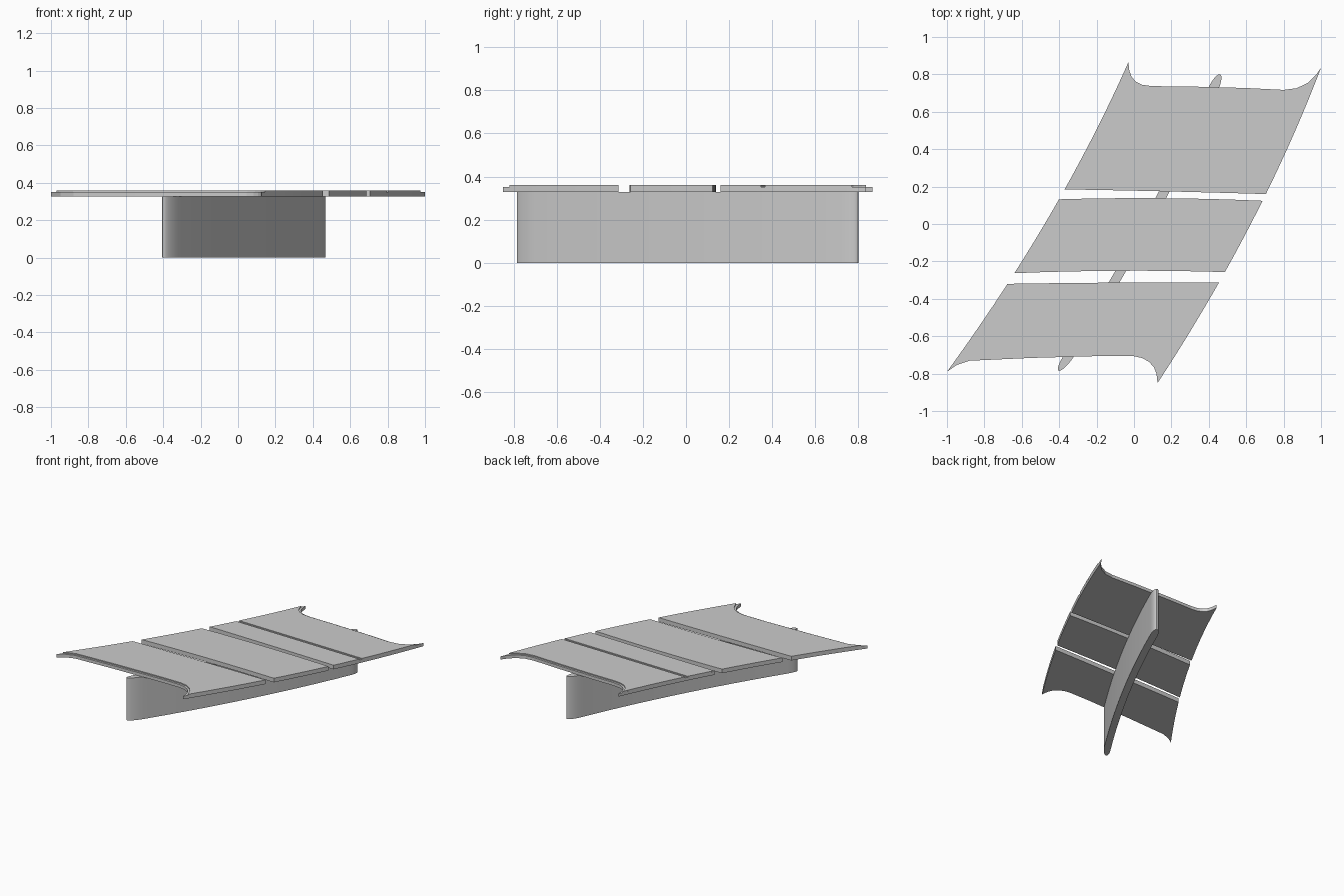
import bpy, bmesh, math

if "Cube" in bpy.data.objects:
    bpy.data.objects.remove(bpy.data.objects["Cube"])

Z_BASE, Z_LIP, Z_TOP = 0.328, 0.352, 0.36


def left_x(y):
    return -0.03 + 0.5015 * (y - 0.865) - 0.0866 * (y - 0.865) * (y - 0.187)


def right_x(y):
    return 1.0 + 0.437 * (y - 0.835) - 0.0809 * (y - 0.835) * (y - 0.16)


def blade_x(y):
    return -0.39 + 0.5866 * (y + 0.77) - 0.0715 * (y + 0.77) * (y - 0.142)


def prism(bm, outline, z0, z1):
    """Extrude a closed plan outline between two heights."""
    bottom = bm.faces.new([bm.verts.new((x, y, z0)) for x, y in outline])
    top = bmesh.ops.extrude_face_region(bm, geom=[bottom], use_keep_orig=True)
    for v in top["geom"]:
        if isinstance(v, bmesh.types.BMVert):
            v.co.z = z1
    bmesh.ops.recalc_face_normals(bm, faces=bm.faces)


def finish(name, bm):
    mesh = bpy.data.meshes.new(name)
    bm.to_mesh(mesh)
    bm.free()
    obj = bpy.data.objects.new(name, mesh)
    bpy.context.collection.objects.link(obj)
    return obj


def cross(y_left, y_right, bow=0.0):
    """Edge running across the deck from left side to right side."""
    xl, xr = left_x(y_left), right_x(y_right)
    pts = []
    for i in range(9):
        t = i / 8
        pts.append((xl + (xr - xl) * t,
                    y_left + (y_right - y_left) * t + bow * 4 * t * (1 - t)))
    return pts


def outline(front, rear, n=8):
    """Close front and rear edges with the curved deck sides."""
    def side(fn, y0, y1):
        ys = [y0 + (y1 - y0) * i / n for i in range(1, n)]
        return [(fn(y), y) for y in ys]
    return (front + side(right_x, front[-1][1], rear[-1][1]) + rear[::-1]
            + side(left_x, rear[0][1], front[0][1]))


def inset(edge, d, y_left, y_right):
    """Offset an end edge inward and re-seat its ends on the deck sides."""
    pts = [(left_x(y_left), y_left)]
    for a, p, b in zip(edge, edge[1:], edge[2:]):
        tx, ty = b[0] - a[0], b[1] - a[1]
        length = math.hypot(tx, ty)
        x, y = p[0] - ty / length * d, p[1] + tx / length * d
        if left_x(y) + 0.003 < x < right_x(y) - 0.003:
            pts.append((x, y))
    return pts + [(right_x(y_right), y_right)]


# Scooped end edges of the deck
rear_end = [(-0.03, 0.865), (-0.025, 0.82), (-0.012, 0.785), (0.012, 0.76), (0.045, 0.744),
            (0.095, 0.737), (0.3, 0.735), (0.6, 0.727), (0.8, 0.717), (0.87, 0.726),
            (0.93, 0.755), (0.975, 0.8), (1.0, 0.835)]
front_end = [(-1.0, -0.79), (-0.95, -0.755), (-0.88, -0.731), (-0.55, -0.716), (-0.185, -0.706),
             (0.0, -0.707), (0.045, -0.717), (0.082, -0.738), (0.107, -0.767),
             (0.12, -0.8), (0.126, -0.85)]

# Rear panel: lower slab with two raised layers split by a shallow groove
rear_front = cross(0.185, 0.16, 0.002)
bm = bmesh.new()
prism(bm, outline(rear_front, rear_end), Z_BASE, Z_LIP)
prism(bm, outline(rear_front, cross(0.367, 0.347)), Z_LIP, Z_TOP)
prism(bm, outline(cross(0.387, 0.367), inset(rear_end, -0.015, 0.835, 0.77)), Z_LIP, Z_TOP)
finish("rear_panel", bm)

# Middle panel
bm = bmesh.new()
prism(bm, outline(cross(-0.263, -0.257, 0.01), cross(0.132, 0.124, 0.01)), Z_BASE, Z_TOP)
finish("middle_panel", bm)

# Front panel: lower slab with a raised layer behind the lip
front_rear = cross(-0.32, -0.313, 0.003)
bm = bmesh.new()
prism(bm, outline(front_end, front_rear), Z_BASE, Z_LIP)
prism(bm, outline(inset(front_end, 0.015, -0.75, -0.82), front_rear), Z_LIP, Z_TOP)
finish("front_panel", bm)

# Curved supporting blade with rounded ends
Y0, Y1, N = -0.785, 0.8, 48
rows = []
for i in range(N + 1):
    y = (Y0 + Y1) / 2 - (Y1 - Y0) / 2 * math.cos(math.pi * i / N)
    s = min(1.0, min(y - Y0, Y1 - y) / 0.08)
    rows.append((y, 0.029 * math.sqrt(max(0.0, 1 - (1 - s) ** 2))))
right = [(blade_x(y) + h, y) for y, h in rows]
left = [(blade_x(y) - h, y) for y, h in rows[1:-1]]
bm = bmesh.new()
prism(bm, right + left[::-1], 0.0, Z_BASE)
blade = finish("support_blade", bm)
bpy.context.view_layer.objects.active = blade
blade.select_set(True)
bpy.ops.object.shade_smooth_by_angle(angle=math.radians(35))
